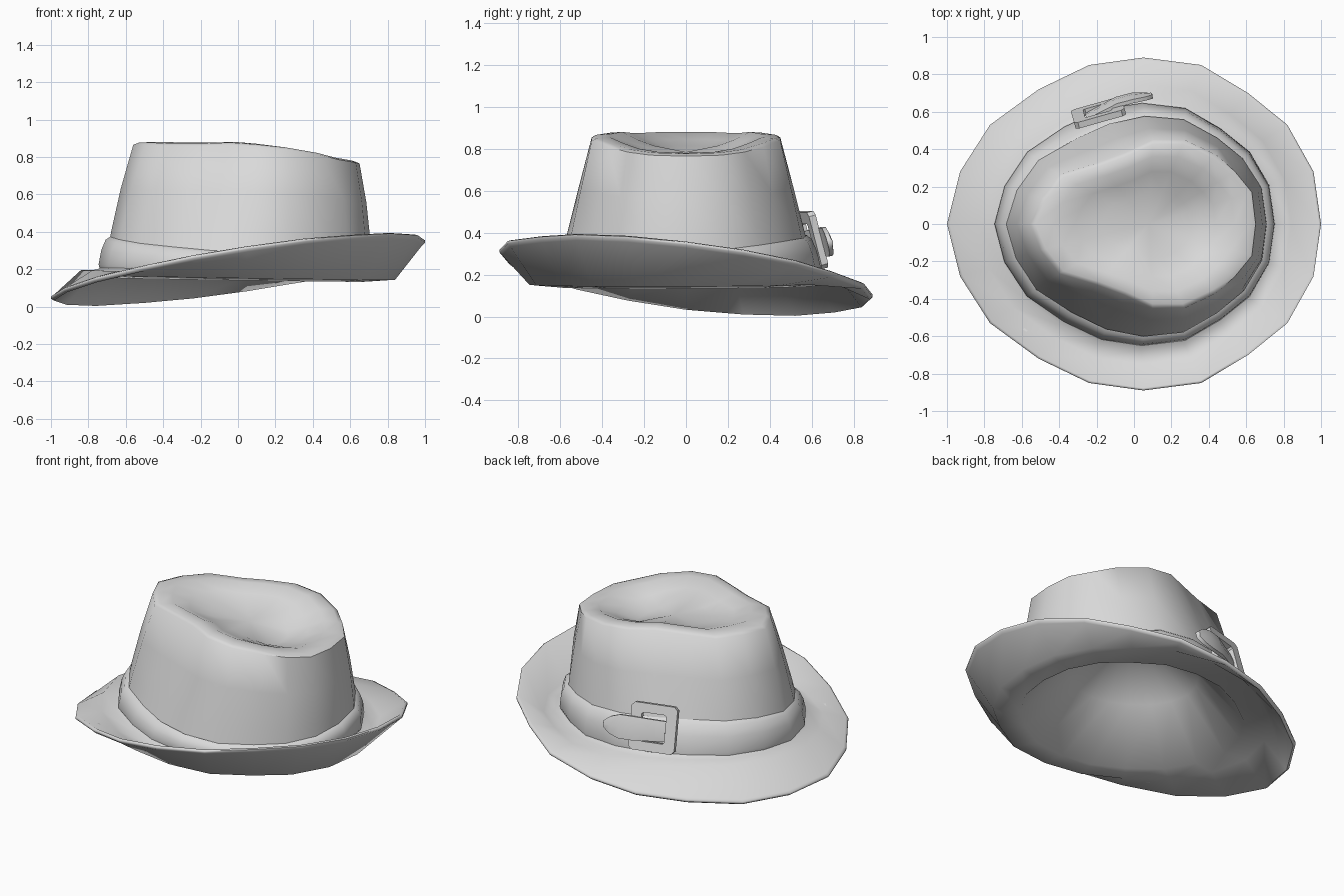
import bpy
import bmesh
from math import radians
from mathutils import Vector

if "Cube" in bpy.data.objects:
    bpy.data.objects.remove(bpy.data.objects["Cube"], do_unlink=True)

felt = bpy.data.materials.new("light_grey_felt")
felt.use_nodes = True
felt.diffuse_color = (0.7, 0.7, 0.7, 1)
felt.node_tree.nodes["Principled BSDF"].inputs["Base Color"].default_value = (0.7, 0.7, 0.7, 1)


def loft(name, rings, closed=False, caps=(), angle=40):
    """Skin a list of rings; close the loop, or fan the first and last ring to cap points."""
    bm = bmesh.new()
    loops = [[bm.verts.new(p) for p in ring] for ring in rings]
    n = len(loops[0])
    pairs = list(zip(loops, loops[1:]))
    if closed:
        pairs.append((loops[-1], loops[0]))
    for a, b in pairs:
        for i in range(n):
            j = (i + 1) % n
            bm.faces.new((a[i], a[j], b[j], b[i]))
    for point, loop in zip(caps, (loops[0], loops[-1])):
        tip = bm.verts.new(point)
        for i in range(n):
            bm.faces.new((loop[i], loop[(i + 1) % n], tip))
    bmesh.ops.recalc_face_normals(bm, faces=bm.faces)
    mesh = bpy.data.meshes.new(name)
    bm.to_mesh(mesh)
    bm.free()
    mesh.materials.append(felt)
    obj = bpy.data.objects.new(name, mesh)
    bpy.context.collection.objects.link(obj)
    bpy.ops.object.select_all(action="DESELECT")
    obj.select_set(True)
    bpy.context.view_layer.objects.active = obj
    bpy.ops.object.shade_smooth_by_angle(angle=radians(angle))


def mirrored(half):
    """Complete a half outline across the x axis."""
    return half + [(p[0], -p[1]) + tuple(p[2:]) for p in half[-2:0:-1]]


# Outlines, from the high end of the brim round to the low end
rim = mirrored([(1, 0), (.96, .28), (.82, .53), (.61, .7), (.36, .85), (.05, .89),
                (-.24, .85), (-.51, .72), (-.77, .53), (-.93, .28), (-1, 0)])
edge = mirrored([(.65, 0, .765), (.63, .17, .77), (.54, .28, .785), (.44, .37, .81),
                 (.27, .45, .838), (.1, .45, .855), (-.05, .38, .865), (-.2, .325, .86),
                 (-.4, .265, .86), (-.5, .14, .865), (-.56, 0, .865)])
edge = [Vector(p) for p in edge]


def rim_plane(x, y):
    return .2 + .15 * x - .12 * y


def base_plane(x, y):
    return .178 - .015 * x + .005 * y


def band_plane(x, y):
    return .34 - .05 * x + .08 * y


def ring(scale, plane, dz=0.0, sy=1.0):
    return [Vector((x * scale, y * scale * sy, plane(x * scale, y * scale) + dz)) for x, y in rim]


# Brim: peaked hollow, flat inner part and a tilted, turned outer part
loft("brim", [ring(.4, base_plane, .25), ring(.68, base_plane, -.035),
              ring(.84, base_plane, -.022), ring(.985, rim_plane, -.02),
              ring(1, rim_plane, -.008), ring(1, rim_plane, .004),
              ring(.985, rim_plane, .01), ring(.84, base_plane, .004),
              ring(.755, base_plane, .008), ring(.71, base_plane, .035)],
     caps=[(.04, 0, .74)], angle=75)

# Crown: tapered wall with a dented top
base = ring(.715, base_plane, -.015, .98)
middle = Vector((.08, 0, 0))


def wall(t):
    """Ring part way up the wall, a little fuller at both ends."""
    return [b.lerp(e, t) + Vector((b.x * .02, b.y * .004, 0)) for b, e in zip(base, edge)]


def shrink(scale, dz):
    """Copy the crown edge, drawn in towards the middle and moved vertically."""
    rings = []
    for p in edge:
        q = middle + (p - middle) * scale
        rings.append(Vector((q.x, q.y, p.z + dz)))
    return rings


loft("crown", [base, wall(.33), wall(.66), edge, shrink(.95, .012),
               shrink(.8, .016), shrink(.62, -.02), shrink(.4, -.05)][::-1],
     caps=[(.08, 0, .785)], angle=55)


# Hat band: thin sleeve with a sloping upper edge
def sleeve(height, swell):
    points = []
    for b, e in zip(base, edge):
        z = base_plane(b.x, b.y) + .01
        z += (band_plane(b.x, b.y) - z) * height
        p = b.lerp(e, (z - b.z) / (e.z - b.z))
        points.append(Vector((p.x * swell, p.y * swell, z)))
    return points


loft("hat_band", [sleeve(0, 1.04), sleeve(.15, 1.06), sleeve(.6, 1.065),
                  sleeve(.9, 1.05), sleeve(1, 1.015)], angle=60)

# Buckle axes: along the band, up the leaning wall, and outward
along = Vector((.96, .27, 0)).normalized()
out = Vector((-.27, .96, 0)).normalized()
up = (Vector((0, 0, 1)) - out * .27).normalized()
face = (out + Vector((0, 0, .27))).normalized()
centre = Vector((-.19, .595, .365))


def place(u, v, w):
    return centre + along * u + up * v + face * w


def rounded(w, h, c):
    """Rectangle outline with cut corners."""
    return [(w, h - c), (w - c, h), (c - w, h), (-w, h - c),
            (-w, c - h), (c - w, -h), (w - c, -h), (w, c - h)]


# Buckle frame with an open window
outer = rounded(.14, .14, .02)
inner = rounded(.075, .085, .01)
loft("buckle_frame", [[place(u, v, w) for u, v in shape] for shape, w in
                      ((outer, -.017), (outer, .017), (inner, .017), (inner, -.017))],
     closed=True)

# Strap tongue passing over one bar, ending in a blunt point
sections = [(-.07, .06, -.01), (.03, .065, .012), (.11, .07, .03),
            (.2, .07, .028), (.26, .05, .018), (.3, .02, .01)]
bars = [[place(u, v * h - .015, w + d) for v, d in
         ((-1, -.015), (1, -.015), (1, .006), (0, .014), (-1, .006))]
        for u, h, w in sections]
loft("strap_tongue", bars, caps=[place(-.07, -.015, -.01), place(.305, -.015, .01)])
